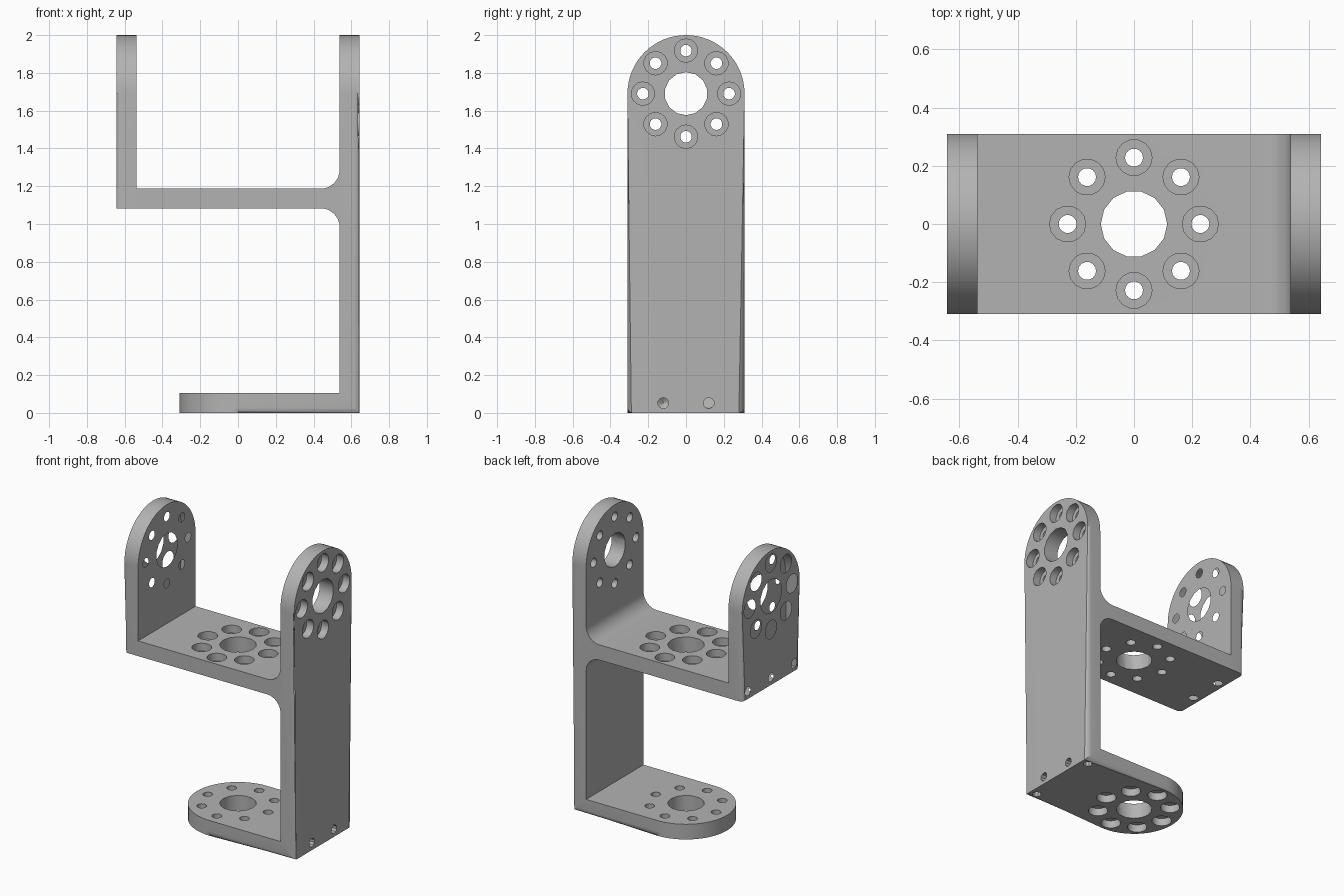
import bpy, bmesh
from math import sin, cos, pi, radians
from mathutils import Matrix, Vector

cube = bpy.data.objects.get("Cube")
if cube:
    bpy.data.objects.remove(cube)

W, T, X = 0.31, 0.104, 0.642      # half depth, plate thickness, half width
SHELF = 1.083                     # underside of the shelf
EDGE = 0.03                       # rounding of outer plate edges

grey = bpy.data.materials.new("light_grey")
grey.use_nodes = True
colour = (0.45, 0.45, 0.45, 1)
grey.diffuse_color = colour
grey.node_tree.nodes["Principled BSDF"].inputs["Base Color"].default_value = colour


def frame(origin, along, inward):
    """Local x runs along a plate, local z runs from its outer face inward."""
    x, z = Vector(along), Vector(inward)
    m = Matrix((x, z.cross(x), z)).transposed().to_4x4()
    m.translation = origin
    return m


def make_object(name, bm):
    bmesh.ops.recalc_face_normals(bm, faces=bm.faces)
    mesh = bpy.data.meshes.new(name)
    bm.to_mesh(mesh)
    bm.free()
    mesh.materials.append(grey)
    obj = bpy.data.objects.new(name, mesh)
    bpy.context.collection.objects.link(obj)
    return obj


def prism(bm, lower, upper):
    a = [bm.verts.new(p) for p in lower]
    b = [bm.verts.new(p) for p in upper]
    n = len(a)
    bm.faces.new(a[::-1])
    bm.faces.new(b)
    for i in range(n):
        bm.faces.new((a[i], a[(i + 1) % n], b[(i + 1) % n], b[i]))
    return a


def plate(name, matrix, length, mitre):
    """Round-ended plate with softened outer edges and an optional mitred base."""
    def outline(start, z):
        arc = [(length + W * cos(t), W * sin(t), z)
               for t in (pi * (i / 32 - 0.5) for i in range(33))]
        return [(start, -W, z)] + arc + [(start, W, z)]
    bm = bmesh.new()
    rim = set(prism(bm, outline(0, 0), outline(mitre, T)))
    edges = [e for e in bm.edges if set(e.verts) <= rim
             and max(v.co.x for v in e.verts) > 0.001]
    bmesh.ops.bevel(bm, geom=edges, offset=EDGE, segments=5, profile=0.5,
                    affect='EDGES')
    bm.transform(matrix)
    return make_object(name, bm)


def lathe(bm, matrix, x, y, profile, sides=14):
    rings = [[bm.verts.new(matrix @ Vector((x + r * cos(2 * pi * i / sides),
                                            y + r * sin(2 * pi * i / sides), z)))
              for i in range(sides)] for r, z in profile]
    bm.faces.new(rings[0][::-1])
    bm.faces.new(rings[-1])
    for a, b in zip(rings, rings[1:]):
        for i in range(sides):
            j = (i + 1) % sides
            bm.faces.new((a[i], a[j], b[j], b[i]))


def boolean(obj, other, operation):
    mod = obj.modifiers.new(operation.lower(), 'BOOLEAN')
    mod.operation, mod.object, mod.solver = operation, other, 'EXACT'
    bpy.context.view_layer.objects.active = obj
    bpy.ops.object.modifier_apply(modifier=mod.name)
    bpy.data.objects.remove(other)


# Plate frames
right_f = frame((-X, 0, SHELF), (0, 0, 1), (1, 0, 0))
left_f = frame((X, 0, 0), (0, 0, 1), (-1, 0, 0))
base_f = frame((X, 0, 0), (-1, 0, 0), (0, 0, 1))
shelf_f = frame((0, 0, SHELF + T), (1, 0, 0), (0, 0, -1))
under_f = frame((-X, 0, SHELF), (1, 0, 0), (0, 0, 1))

# Two upright arms and the base plate
bracket = plate("bracket", left_f, 2 - W, T)
base = plate("base_plate", base_f, X, T)
right_arm = plate("right_arm", right_f, 2 - W - SHELF, 0)

# Shelf with fillets where it meets the tall arm
inner, R = X - T, 0.1
quarter = [i * pi / 16 for i in range(9)]
top = [(inner - R + R * sin(t), SHELF + T + R - R * cos(t)) for t in quarter]
low = [(inner - R + R * sin(t), SHELF - R + R * cos(t)) for t in quarter]
section = [(-inner, SHELF)] + low + top[::-1] + [(-inner, SHELF + T)]
bm = bmesh.new()
prism(bm, [(x, -W, z) for x, z in section], [(x, W, z) for x, z in section])
shelf = make_object("shelf", bm)

for part in (base, shelf, right_arm):
    boolean(bracket, part, 'UNION')

# Bolt circles: a centre bore and eight counterbored holes
bm = bmesh.new()
out, through = -0.01, T + 0.015
stepped = [(0.062, out), (0.062, T / 2), (0.031, T / 2), (0.031, through)]
for f, centre in ((right_f, 2 - W - SHELF), (left_f, 2 - W), (base_f, X), (shelf_f, 0)):
    lathe(bm, f, centre, 0, [(0.114, out), (0.114, through)])
    for k in range(8):
        a = k * pi / 4
        lathe(bm, f, centre + 0.228 * cos(a), 0.228 * sin(a), stepped)

# Blind screw holes at the two corners
drill = [(0.029, out), (0.029, 0.17), (0.001, 0.19)]
for f, rows in ((left_f, (-0.12, 0.12)), (base_f, (-0.25, 0.25)),
                (right_f, (-0.25, 0, 0.25)), (under_f, (-0.12, 0.12))):
    for y in rows:
        lathe(bm, f, T / 2, y, drill, 10)
boolean(bracket, make_object("hole_cutter", bm), 'DIFFERENCE')

bpy.ops.object.select_all(action='DESELECT')
bracket.select_set(True)
bpy.context.view_layer.objects.active = bracket
bpy.ops.object.shade_smooth_by_angle(angle=radians(35))
